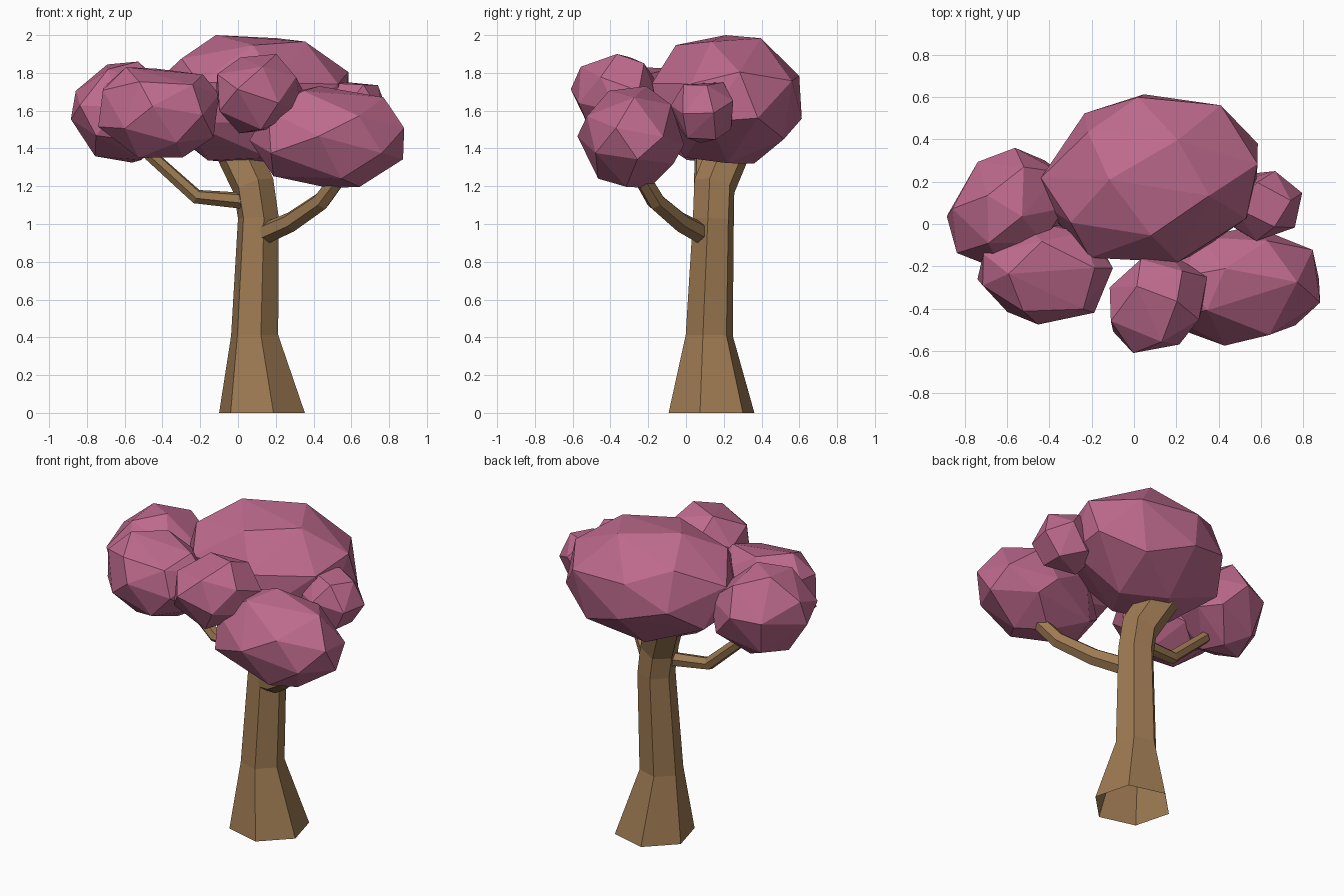
import bpy, bmesh, math, random
from mathutils import Vector, Matrix

if "Cube" in bpy.data.objects:
    bpy.data.objects.remove(bpy.data.objects["Cube"])

random.seed(4)


def material(name, rgb):
    m = bpy.data.materials.new(name)
    m.diffuse_color = (*rgb, 1)
    m.use_nodes = True
    m.node_tree.nodes["Principled BSDF"].inputs["Base Color"].default_value = m.diffuse_color
    return m


BARK = material("brown bark", (0.34, 0.195, 0.085))
LEAF = material("pink blossom", (0.51, 0.143, 0.265))


def finish(bm, name, mat):
    me = bpy.data.meshes.new(name)
    bm.to_mesh(me)
    bm.free()
    me.materials.append(mat)
    ob = bpy.data.objects.new(name, me)
    bpy.context.collection.objects.link(ob)
    return ob


def limb(name, path, turn, sides=6):
    """Faceted tube, open at the foot, through (x, y, z, radius) points."""
    bm = bmesh.new()
    pts = [Vector(p[:3]) for p in path]
    rings = []
    for i, p in enumerate(pts):
        t = (pts[min(i + 1, len(pts) - 1)] - pts[max(i - 1, 0)]).normalized()
        if p.z == 0:                       # keep the foot flat on the ground
            t = Vector((0, 0, 1))
        q = Vector((0, 0, 1)).rotation_difference(t)
        ring = []
        for k in range(sides):
            a = math.radians(turn) + math.tau * k / sides
            off = Vector((math.cos(a), math.sin(a), 0)) * path[i][3]
            ring.append(bm.verts.new(p + q @ off))
        rings.append(ring)
    for a, b in zip(rings, rings[1:]):
        for k in range(sides):
            n = (k + 1) % sides
            bm.faces.new((a[k], a[n], b[n], b[k]))
    bm.faces.new(rings[-1])
    return finish(bm, name, BARK)


def clump(name, lo, hi, skew=0, count=22):
    """Faceted leaf blob: hull of scattered sphere points, fitted to a box.
    skew stretches it along the x = y diagonal."""
    spin = (Matrix.Rotation(random.uniform(0, 6), 3, 'X')
            @ Matrix.Rotation(random.uniform(0, 6), 3, 'Z'))
    pts = []
    for i in range(count):
        z = 1 - (2 * i + 1) / count
        a = i * math.pi * (3 - math.sqrt(5))
        r = math.sqrt(1 - z * z)
        p = Vector((r * math.cos(a), r * math.sin(a), z))
        p += Vector([random.uniform(-0.12, 0.12) for _ in range(3)])
        p = spin @ p.normalized()
        pts.append((p.x + skew * p.y, p.y + skew * p.x, p.z))
    mn = [min(p[k] for p in pts) for k in range(3)]
    mx = [max(p[k] for p in pts) for k in range(3)]
    bm = bmesh.new()
    for p in pts:
        bm.verts.new([lo[k] + (p[k] - mn[k]) / (mx[k] - mn[k]) * (hi[k] - lo[k])
                      for k in range(3)])
    bmesh.ops.convex_hull(bm, input=bm.verts[:])
    bmesh.ops.recalc_face_normals(bm, faces=bm.faces[:])
    return finish(bm, name, LEAF)


# Trunk: flared hexagonal foot, leaning top
limb("trunk", [(0.127, 0.135, 0, 0.235), (0.088, 0.123, 0.41, 0.129),
               (0.108, 0.145, 1.03, 0.112), (0.083, 0.15, 1.2, 0.114),
               (-0.045, 0.26, 1.47, 0.115)], 45)

# Branches
limb("right_branch", [(0.12, 0.10, 0.94, 0.058), (0.28, -0.03, 1.01, 0.054),
                      (0.44, -0.16, 1.12, 0.05), (0.53, -0.23, 1.24, 0.046),
                      (0.55, -0.245, 1.28, 0.045)], 20)
limb("left_branch", [(0.06, 0.12, 1.12, 0.045), (-0.22, 0.08, 1.145, 0.04),
                     (-0.47, 0.08, 1.37, 0.035)], 20)

# Canopy clumps
clump("main_clump", (-0.44, -0.18, 1.32), (0.585, 0.613, 2.0), 0.06, 26)
clump("right_clump", (0.06, -0.575, 1.19), (0.88, -0.01, 1.73), 0.03)
clump("left_clump", (-0.885, -0.22, 1.325), (-0.33, 0.36, 1.86), 0.1)
clump("front_left_clump", (-0.74, -0.475, 1.35), (-0.10, 0.02, 1.83), -0.03)
clump("front_clump", (-0.115, -0.61, 1.48), (0.345, -0.13, 1.90), 0.09, 18)
clump("small_right_clump", (0.41, -0.08, 1.43), (0.795, 0.25, 1.75), 0, 16)
